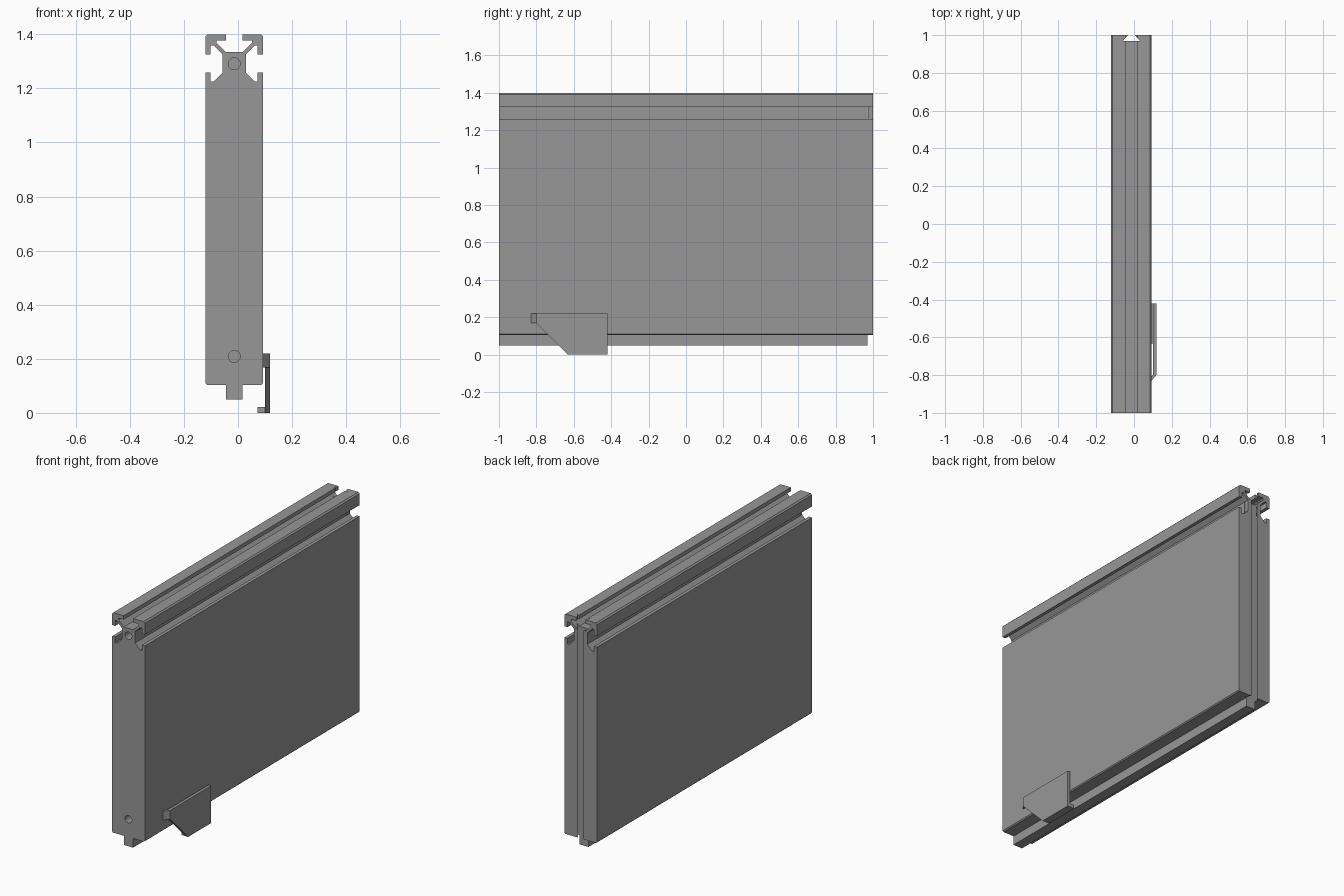
import bpy, bmesh, math
from mathutils import Vector

if "Cube" in bpy.data.objects:
    bpy.data.objects.remove(bpy.data.objects["Cube"])

CX = -0.014  # centre plane of the panel

grey = bpy.data.materials.new("aluminium grey")
grey.diffuse_color = (0.31, 0.31, 0.31, 1)
grey.use_nodes = True
grey.node_tree.nodes["Principled BSDF"].inputs["Base Color"].default_value = grey.diffuse_color


def prism(name, pts, start, end, place):
    """Extrude a 2D outline from start to end; place(a, b, t) gives the 3D position."""
    bm = bmesh.new()
    low = [bm.verts.new(place(a, b, start)) for a, b in pts]
    high = [bm.verts.new(place(a, b, end)) for a, b in pts]
    n = len(pts)
    bm.faces.new(low)
    bm.faces.new(high[::-1])
    for i in range(n):
        j = (i + 1) % n
        bm.faces.new((low[j], low[i], high[i], high[j]))
    bmesh.ops.recalc_face_normals(bm, faces=bm.faces)
    mesh = bpy.data.meshes.new(name)
    bm.to_mesh(mesh)
    bm.free()
    mesh.materials.append(grey)
    ob = bpy.data.objects.new(name, mesh)
    bpy.context.collection.objects.link(ob)
    return ob


def along_y(a, b, t):
    return Vector((CX + a, t, b))


def along_z(a, b, t):
    return Vector((a, b, t))


def along_x(a, b, t):
    return Vector((t, a, b))


def cut(ob, cutter):
    mod = ob.modifiers.new("cut", 'BOOLEAN')
    mod.operation = 'DIFFERENCE'
    mod.solver = 'EXACT'
    mod.object = cutter
    bpy.context.view_layer.objects.active = ob
    bpy.ops.object.modifier_apply(modifier=mod.name)
    bpy.data.objects.remove(cutter)


# Panel with slotted rail along the top (right half of the outline, mirrored)
half = [(0.101, 0.104), (0.107, 0.11), (0.107, 1.259), (0.087, 1.259),
        (0.087, 1.226), (0.076, 1.226), (0.043, 1.259), (0.043, 1.325),
        (0.076, 1.358), (0.087, 1.358), (0.087, 1.325), (0.107, 1.325),
        (0.107, 1.392), (0.099, 1.4), (0.031, 1.4), (0.031, 1.377),
        (0.065, 1.377), (0.065, 1.368), (0.031, 1.334)]
panel = prism("panel", half + [(-a, b) for a, b in reversed(half)], -1, 1, along_y)

# Dovetail groove down the back edge
groove = [(-0.045, 0.97), (0.045, 0.97), (0.018, 1.0), (0.018, 1.05),
          (-0.018, 1.05), (-0.018, 1.0)]
cut(panel, prism("groove_cutter", [(CX + a, b) for a, b in groove], 0, 1.5, along_z))

# Screw holes in the front edge
for z in (0.209, 1.291):
    ring = [(0.022 * math.cos(k * math.tau / 32), z + 0.022 * math.sin(k * math.tau / 32))
            for k in range(32)]
    cut(panel, prism("hole_cutter", ring, -1.1, -0.85, along_y))

# Tongue under the panel, stopping at the groove floor
prism("bottom_tongue", [(-0.03, 0.05), (0.03, 0.05), (0.03, 0.106), (-0.03, 0.106)],
      -1, 0.97, along_y)

# Bracket: plate, bent front tab and inward foot
prism("bracket_plate", [(-0.42, 0), (-0.42, 0.22), (-0.80, 0.22), (-0.80, 0.168), (-0.632, 0)],
      0.1, 0.118, along_x)
prism("bracket_tab", [(0.118, -0.80), (0.1, -0.80), (0.093, -0.807), (0.093, -0.83)],
      0.168, 0.22, along_z)
prism("bracket_foot", [(-0.632, 0), (-0.42, 0), (-0.42, 0.022), (-0.632, 0.022)],
      0.073, 0.1, along_x)

# Smooth hole walls, crisp profile edges
bpy.ops.object.select_all(action='DESELECT')
panel.select_set(True)
bpy.context.view_layer.objects.active = panel
bpy.ops.object.shade_smooth_by_angle(angle=math.radians(25))
